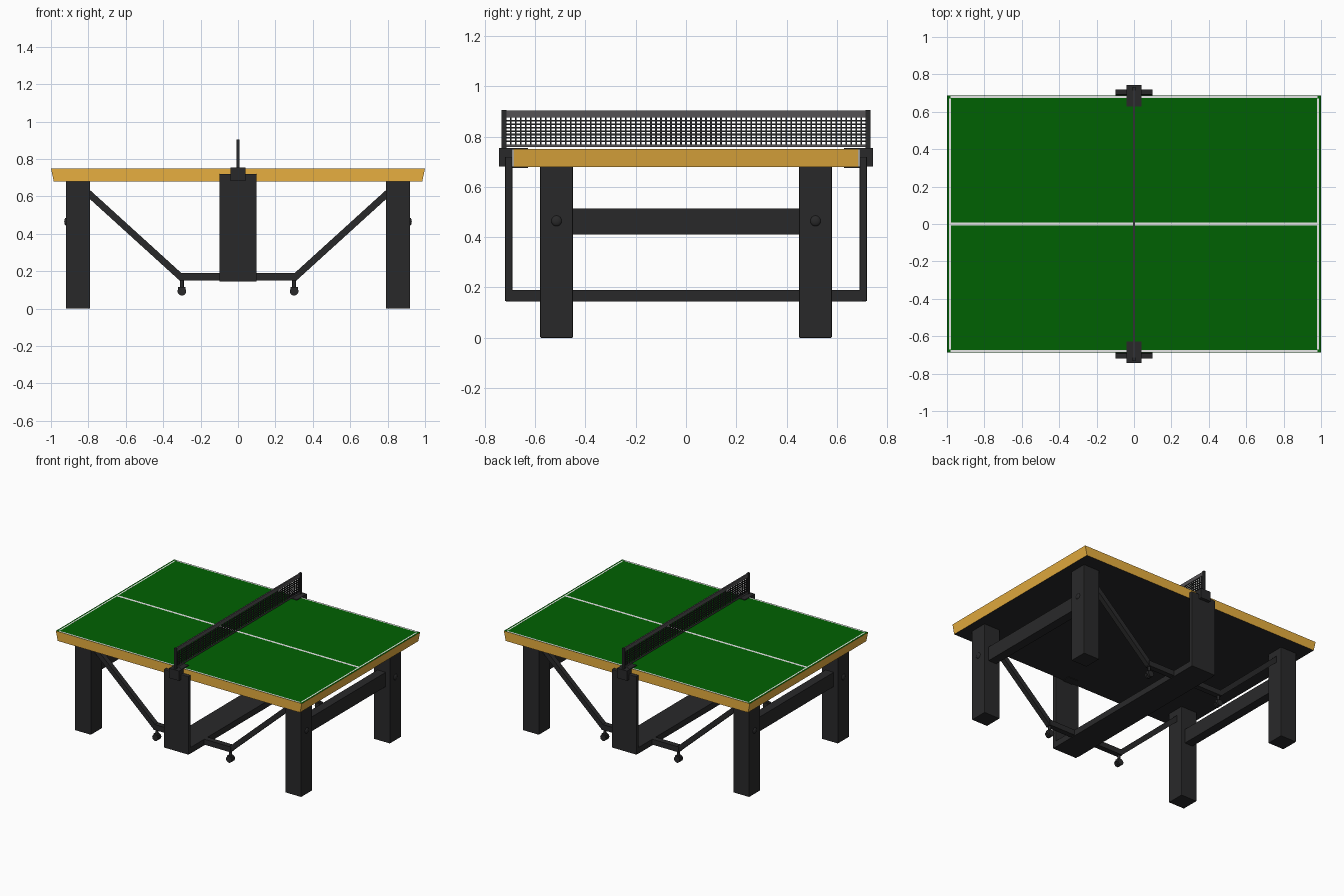
import bpy, bmesh, math
from mathutils import Matrix, Vector

if "Cube" in bpy.data.objects:
    bpy.data.objects.remove(bpy.data.objects["Cube"], do_unlink=True)


def material(name, r, g, b):
    m = bpy.data.materials.new(name)
    m.use_nodes = True
    m.diffuse_color = (r, g, b, 1)
    bsdf = next(n for n in m.node_tree.nodes if n.type == 'BSDF_PRINCIPLED')
    bsdf.inputs["Base Color"].default_value = (r, g, b, 1)
    return m


BLACK = material("black_frame", 0.022, 0.022, 0.023)
GREEN = material("green_surface", 0.0, 0.12, 0.0005)
WOOD = material("wood_edge", 0.8, 0.425, 0.05)
WHITE = material("white_line", 0.8, 0.8, 0.8)
GREY = material("grey_net_band", 0.09, 0.085, 0.09)


def add_box(bm, lo, hi):
    lo, hi = Vector(lo), Vector(hi)
    mat = Matrix.Translation((lo + hi) / 2) @ Matrix.Diagonal((*(hi - lo), 1))
    return bmesh.ops.create_cube(bm, size=1, matrix=mat)["verts"]


def finish(name, bm, *mats):
    mesh = bpy.data.meshes.new(name)
    bm.to_mesh(mesh)
    bm.free()
    for m in mats:
        mesh.materials.append(m)
    ob = bpy.data.objects.new(name, mesh)
    bpy.context.collection.objects.link(ob)
    return ob


def boxes(name, mat, *spans, bevel=0):
    bm = bmesh.new()
    for lo, hi in spans:
        add_box(bm, lo, hi)
    ob = finish(name, bm, mat)
    if bevel:
        mod = ob.modifiers.new("bevel", 'BEVEL')
        mod.width = bevel
        mod.segments = 2
    return ob


def rod(name, mat, centre, axis, radius, depth):
    bm = bmesh.new()
    turn = Vector((0, 0, 1)).rotation_difference(Vector(axis)).to_matrix().to_4x4()
    bmesh.ops.create_cone(bm, cap_ends=True, segments=20, radius1=radius, radius2=radius,
                          depth=depth, matrix=Matrix.Translation(centre) @ turn)
    for f in bm.faces:
        f.smooth = len(f.verts) == 4
    for e in bm.edges:
        if e.calc_face_angle(0) > 0.7:
            e.smooth = False
    return finish(name, bm, mat)


def dome(name, mat, centre, radius, height):
    bm = bmesh.new()
    bmesh.ops.create_uvsphere(bm, u_segments=20, v_segments=12, radius=1,
                              matrix=Matrix.Translation(centre)
                              @ Matrix.Diagonal((height, radius, radius, 1)))
    for f in bm.faces:
        f.smooth = True
    return finish(name, bm, mat)


# Table top: slab with slanted ends, green above, wood around, black beneath
bm = bmesh.new()
for v in add_box(bm, (-1, -0.687, 0.68), (1, 0.687, 0.75)):
    if v.co.z < 0.7:
        v.co.x *= 0.985
bm.normal_update()
for f in bm.faces:
    f.material_index = 0 if f.normal.z > 0.8 else 2 if f.normal.z < -0.8 else 1
finish("table_top", bm, GREEN, WOOD, BLACK)

# Painted lines
Z0, Z1 = 0.7495, 0.7502
boxes("centre_line", WHITE, ((-0.985, -0.009, Z0), (0.985, 0.009, Z1)))
boxes("side_lines", WHITE, *[((-0.98, s * 0.679 - 0.006, Z0), (0.98, s * 0.679 + 0.006, Z1))
                             for s in (-1, 1)])
boxes("end_lines", WHITE, *[((s * 0.984 - 0.005, -0.67, Z0), (s * 0.984 + 0.005, 0.67, Z1))
                            for s in (-1, 1)])

# Legs, cross beams, bolts, struts and casters
for sx, side in ((1, "left"), (-1, "right")):
    boxes(f"{side}_cross_beam", BLACK,
          ((sx * 0.8525 - 0.033, -0.455, 0.41), (sx * 0.8525 + 0.033, 0.455, 0.515)))
    for sy, end in ((-1, "front"), (1, "back")):
        tag = f"{end}_{side}"
        x, y = sx * 0.855, sy * 0.515
        boxes(f"{tag}_leg", BLACK, ((x - 0.065, y - 0.065, 0), (x + 0.065, y + 0.065, 0.685)),
              bevel=0.003)
        dome(f"{tag}_leg_bolt", BLACK, (sx * 0.919, y, 0.465), 0.021, 0.01)

        # Diagonal strut swept between the low bar and the leg
        a, b = Vector((sx * 0.305, y, 0.168)), Vector((sx * 0.805, y, 0.622))
        bm = bmesh.new()
        length = (b - a).length
        add_box(bm, (-length / 2, -0.018, -0.018), (length / 2, 0.018, 0.018))
        turn = Matrix.Rotation(-math.atan2(b.z - a.z, b.x - a.x), 4, 'Y')
        bm.transform(Matrix.Translation((a + b) / 2) @ turn)
        finish(f"{tag}_strut", bm, BLACK)

        boxes(f"{tag}_low_bar", BLACK,
              ((sx * 0.2 - 0.115, y - 0.02, 0.15), (sx * 0.2 + 0.115, y + 0.02, 0.19)))
        rod(f"{tag}_caster_stem", BLACK, (sx * 0.3, y, 0.13), (0, 0, 1), 0.01, 0.06)
        boxes(f"{tag}_caster_fork", BLACK,
              ((sx * 0.3 - 0.02, y - 0.012, 0.098), (sx * 0.3 + 0.02, y + 0.012, 0.115)))
        for off in (-0.013, 0.013):
            rod(f"{tag}_caster_wheel", BLACK, (sx * 0.3, y + off, 0.093), (0, 1, 0), 0.023, 0.014)

# Centre cradle: low plate with an upright at each side
boxes("cradle_plate", BLACK, ((-0.1, -0.7, 0.145), (0.1, 0.7, 0.19)))
for sy, end in ((-1, "front"), (1, "back")):
    def slab(x, y0, y1, z0, z1):
        return ((-x, min(sy * y0, sy * y1), z0), (x, max(sy * y0, sy * y1), z1))

    boxes(f"{end}_upright", BLACK, slab(0.1, 0.69, 0.72, 0.145, 0.72), bevel=0.004)
    # Net clamp grips the table edge
    boxes(f"{end}_net_clamp", BLACK, slab(0.04, 0.69, 0.743, 0.682, 0.754),
          slab(0.04, 0.628, 0.70, 0.749, 0.755), slab(0.04, 0.628, 0.70, 0.676, 0.682))
    boxes(f"{end}_net_post", BLACK, slab(0.008, 0.715, 0.733, 0.75, 0.905))

# Net: strands with a band along the top and bottom
HALF, LOW, HIGH, T = 0.717, 0.768, 0.876, 0.0032
cols, rows = 72, 8
strands = []
for i in range(cols + 1):
    y = -HALF + 2 * HALF * i / cols
    strands.append(((-0.002, y - T, LOW), (0.002, y + T, HIGH)))
for i in range(1, rows):
    z = LOW + (HIGH - LOW) * i / rows
    strands.append(((-0.002, -HALF, z - T), (0.002, HALF, z + T)))
boxes("net_mesh", BLACK, *strands)
boxes("net_bands", GREY, ((-0.005, -HALF, HIGH), (0.005, HALF, 0.904)),
      ((-0.003, -HALF, 0.758), (0.003, HALF, LOW)))
